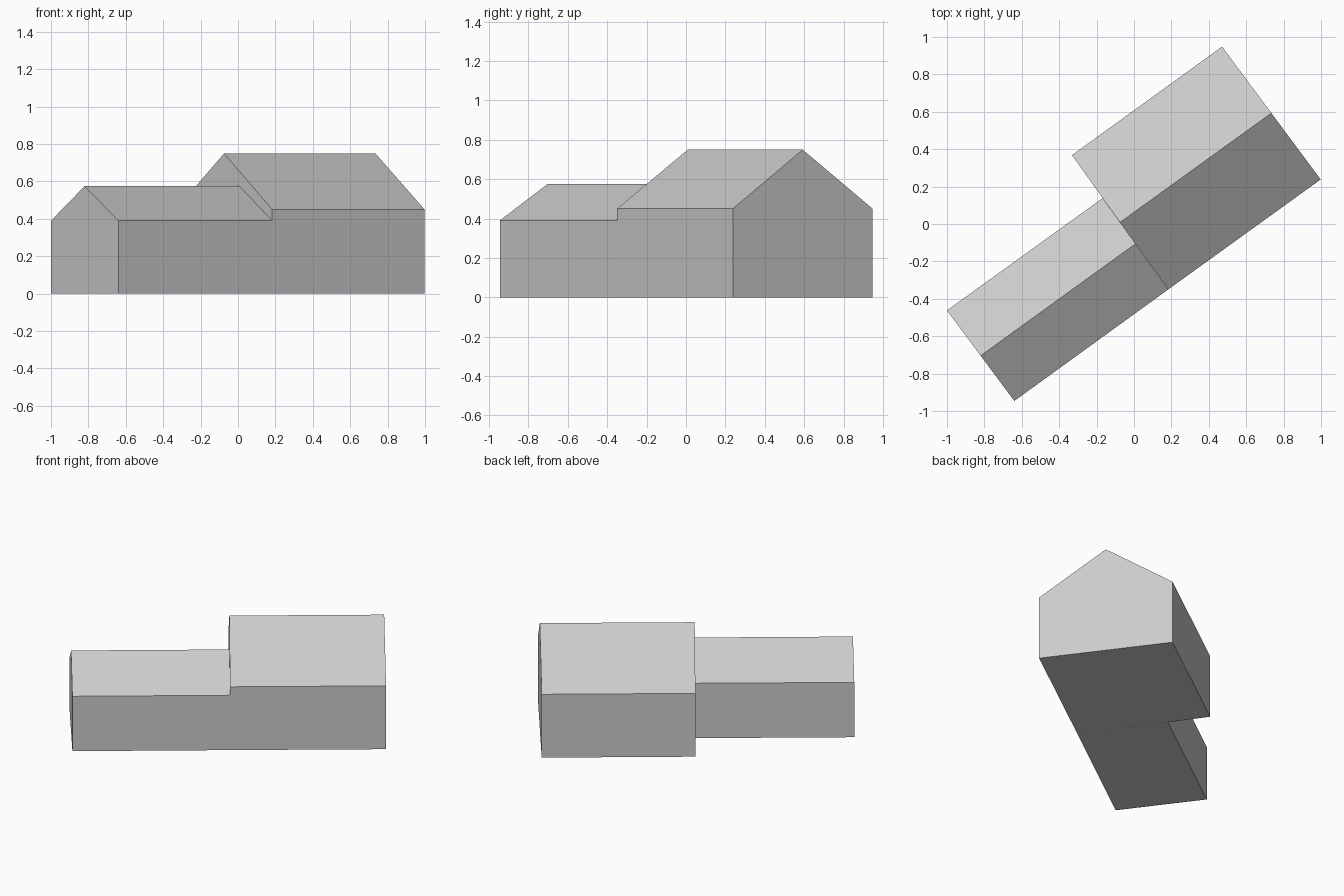
import bpy
import bmesh
from mathutils import Vector

cube = bpy.data.objects.get("Cube")
if cube:
    bpy.data.objects.remove(cube, do_unlink=True)

# One plain grey for walls and roofs
grey = bpy.data.materials.new("plain grey")
grey.use_nodes = True
colour = (0.6, 0.6, 0.6, 1)
grey.diffuse_color = colour
grey.node_tree.nodes["Principled BSDF"].inputs["Base Color"].default_value = colour


def gabled_block(name, front_start, front_end, back_end, back_start, eave, ridge):
    """Closed gabled house: a pentagonal gable at each end, bridged by long faces."""
    bm = bmesh.new()

    def gable(front, back):
        f, b = Vector(front), Vector(back)
        mid = (f + b) / 2
        outline = [(f, 0), (f, eave), (mid, ridge), (b, eave), (b, 0)]
        return [bm.verts.new((p.x, p.y, z)) for p, z in outline]

    start = gable(front_start, back_start)
    end = gable(front_end, back_end)
    bm.faces.new(start)
    bm.faces.new(end[::-1])
    for i in range(5):
        j = (i + 1) % 5
        bm.faces.new((start[i], end[i], end[j], start[j]))
    bmesh.ops.recalc_face_normals(bm, faces=bm.faces)

    mesh = bpy.data.meshes.new(name)
    bm.to_mesh(mesh)
    bm.free()
    mesh.materials.append(grey)
    obj = bpy.data.objects.new(name, mesh)
    bpy.context.collection.objects.link(obj)
    return obj


# Both blocks share the front corner where they meet
shared = (0.183, -0.35)

# Tall, wide main house
gabled_block("main_house", shared, (0.998, 0.238), (0.471, 0.948), (-0.332, 0.368),
             0.45, 0.75)

# Lower, narrower side wing
gabled_block("side_wing", (-0.64, -0.946), shared, (-0.168, 0.138), (-1.0, -0.462),
             0.39, 0.575)
